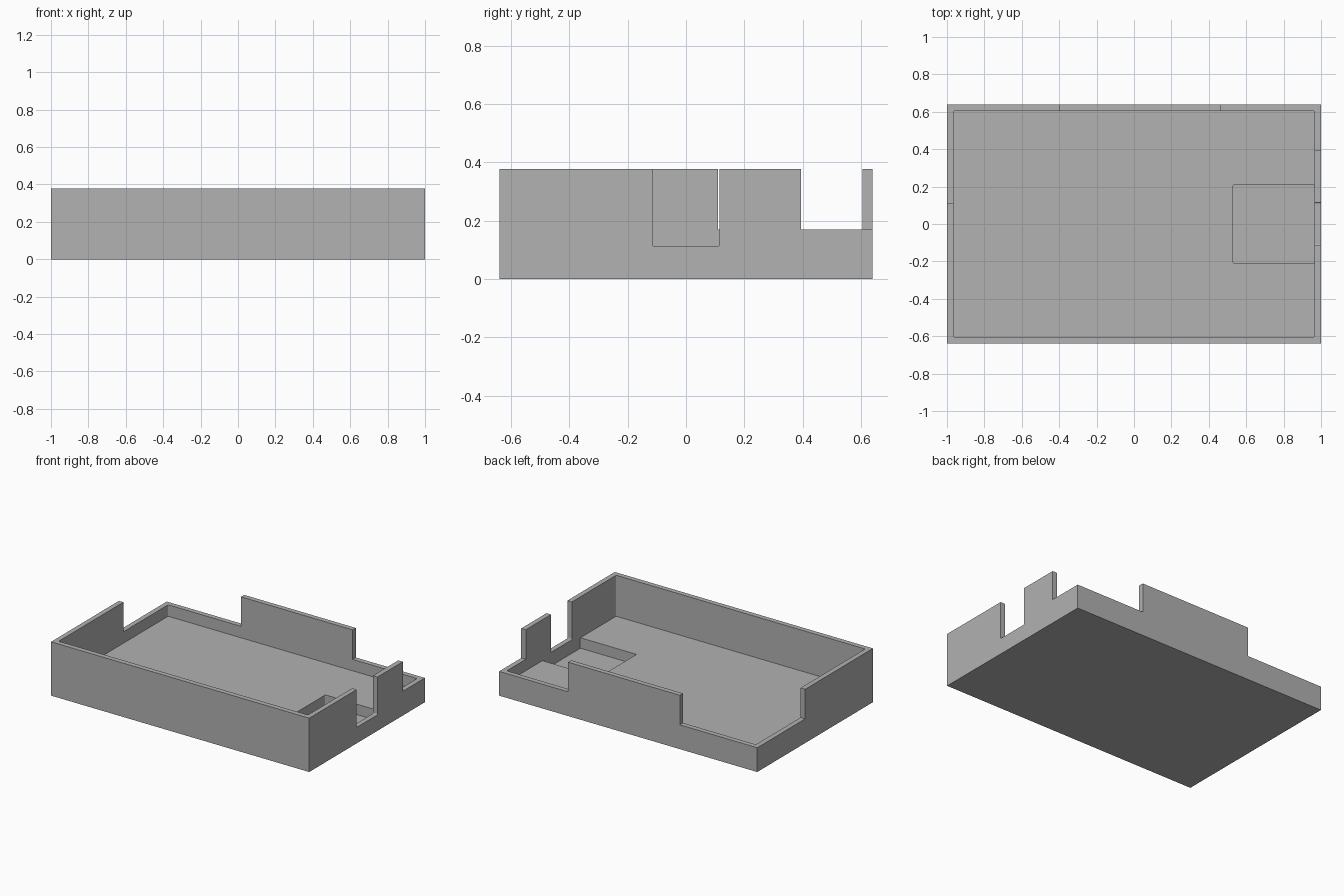
import bpy, bmesh
from mathutils import Vector

cube = bpy.data.objects.get("Cube")
if cube:
    bpy.data.objects.remove(cube, do_unlink=True)

# One grey plastic colour
grey = bpy.data.materials.new("plain_grey")
grey.use_nodes = True
grey.diffuse_color = (0.445, 0.445, 0.445, 1)
grey.node_tree.nodes["Principled BSDF"].inputs["Base Color"].default_value = grey.diffuse_color


def box(name, low, high, round_axis=None):
    """Box between two corners, optionally with tiny rounded edges along one axis."""
    low, high = Vector(low), Vector(high)
    bm = bmesh.new()
    bmesh.ops.create_cube(bm, size=1)
    for v in bm.verts:
        v.co = [(low[i] + high[i]) / 2 + v.co[i] * (high[i] - low[i]) for i in range(3)]
    if round_axis is not None:
        edges = [e for e in bm.edges
                 if abs((e.verts[0].co - e.verts[1].co).normalized()[round_axis]) > 0.9]
        bmesh.ops.bevel(bm, geom=edges, offset=0.007, segments=3, profile=0.5, affect='EDGES')
    mesh = bpy.data.meshes.new(name)
    bm.to_mesh(mesh)
    bm.free()
    mesh.materials.append(grey)
    obj = bpy.data.objects.new(name, mesh)
    bpy.context.scene.collection.objects.link(obj)
    return obj


def cut(target, cutter):
    """Subtract the cutter from the target and remove the cutter."""
    cutter.hide_render = True
    mod = target.modifiers.new(cutter.name, 'BOOLEAN')
    mod.operation = 'DIFFERENCE'
    mod.solver = 'EXACT'
    mod.object = cutter
    graph = bpy.context.evaluated_depsgraph_get()
    graph.update()
    target_mesh = bpy.data.meshes.new_from_object(target.evaluated_get(graph))
    target.modifiers.clear()
    target.data = target_mesh
    bpy.data.objects.remove(cutter, do_unlink=True)


TOP, LOW, OVER = 0.377, 0.17, 0.5
X, Y, WALL = 1.0, 0.64, 0.035

# Solid block that becomes the open tray
tray = box("open_tray", (-X, -Y, 0), (X, Y, TOP))

# Main cavity and the deeper pocket in its floor
cut(tray, box("cavity", (WALL - X, WALL - Y, 0.09), (X - WALL, Y - WALL, OVER), 2))
cut(tray, box("floor_pocket", (0.53, -0.21, 0.017), (X - WALL, 0.21, 0.2), 2))

# Lowered wall corners at the back, leaving a tall tab between them
cut(tray, box("back_left_opening", (0.465, 0.395, LOW), (1.1, 0.8, OVER)))
cut(tray, box("back_right_opening", (-1.1, 0.11, LOW), (-0.4, 0.8, OVER)))

# Slot in the left wall, beside the pocket
cut(tray, box("wall_slot", (0.9, -0.115, 0.112), (1.1, 0.115, OVER), 0))
